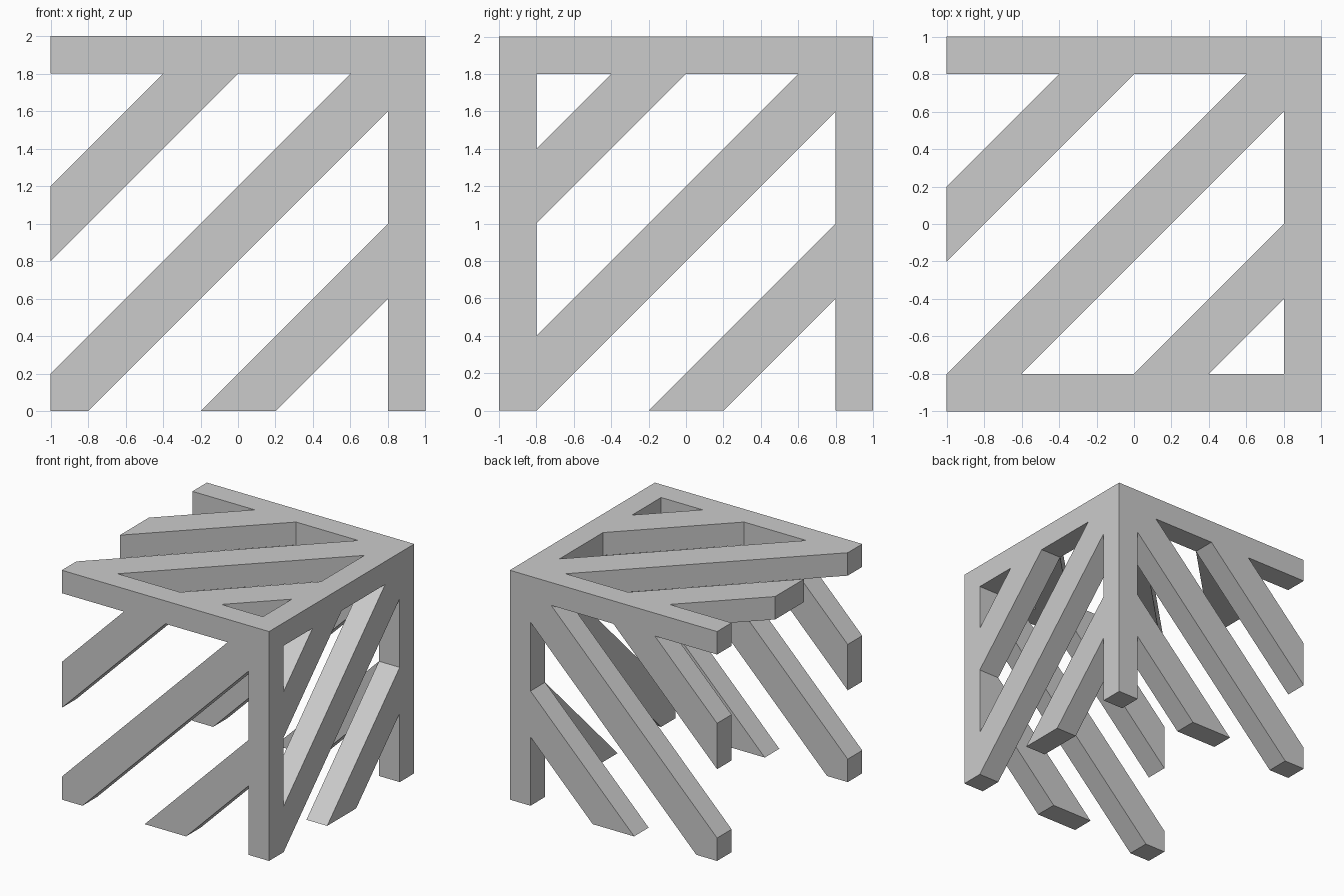
import bpy, bmesh
from mathutils import Vector

if "Cube" in bpy.data.objects:
    bpy.data.objects.remove(bpy.data.objects["Cube"])

T = 0.2   # bar thickness
I = 0.8   # inner edge of the frame


def prism(name, outline, place, w0, w1):
    """Extrude a 2D outline from w0 to w1; place(u, v, w) maps it into space."""
    bm = bmesh.new()
    face = bm.faces.new([bm.verts.new(place(u, v, w0)) for u, v in outline])
    push = Vector(place(0, 0, w1)) - Vector(place(0, 0, w0))
    ext = bmesh.ops.extrude_face_region(bm, geom=[face], use_keep_orig=True)
    bmesh.ops.translate(bm, vec=push,
                        verts=[g for g in ext["geom"] if isinstance(g, bmesh.types.BMVert)])
    bmesh.ops.recalc_face_normals(bm, faces=bm.faces)
    mesh = bpy.data.meshes.new(name)
    bm.to_mesh(mesh)
    bm.free()
    obj = bpy.data.objects.new(name, mesh)
    bpy.context.collection.objects.link(obj)
    return obj


def clip(poly, axis, limit, sign):
    """Keep the part of a 2D polygon where sign * (p[axis] - limit) <= 0."""
    out = []
    for a, b in zip(poly, poly[1:] + poly[:1]):
        da, db = sign * (a[axis] - limit), sign * (b[axis] - limit)
        if da <= 1e-7:
            out.append(a)
        if (da < -1e-7 and db > 1e-7) or (da > 1e-7 and db < -1e-7):
            t = da / (da - db)
            out.append((a[0] + (b[0] - a[0]) * t, a[1] + (b[1] - a[1]) * t))
    return out


def braces(name, place, w0, w1, umin, vmin):
    """Three 45 degree slats trimmed to the opening of a panel."""
    for label, off in (("upper", 1), ("middle", 0), ("lower", -1)):
        band = [(-3, -3 + off - T), (3, 3 + off - T), (3, 3 + off + T), (-3, -3 + off + T)]
        for axis, limit, sign in ((0, umin, -1), (0, I, 1), (1, vmin, -1), (1, I, 1)):
            band = clip(band, axis, limit, sign)
        prism(f"{name}_{label}_slat", band, place, w0, w1)


def bar(name, x0, x1, y0, y1, z0, z1):
    prism(name, [(x0, y0), (x1, y0), (x1, y1), (x0, y1)], flat, z0, z1)


def flat(u, v, w):      # horizontal panel
    return (u, v, w)


def facing_y(u, v, w):  # front and back panels
    return (u, w, v + 1)


def facing_x(u, v, w):  # right panel
    return (w, u, v + 1)


# Posts, top rails and slats of the front and back panels
for side, y0 in (("front", -1), ("back", I)):
    bar(f"{side}_right_post", I, 1, y0, y0 + T, 0, 1.8)
    bar(f"{side}_top_rail", -1, 1, y0, y0 + T, 1.8, 2)
    braces(side, facing_y, y0, y0 + T, -1, -1)

# Right panel
bar("right_top_rail", I, 1, -I, I, 1.8, 2)
braces("right", facing_x, I, 1, -I, -1)

# Top panel
braces("top", flat, 1.8, 2, -1, -I)
